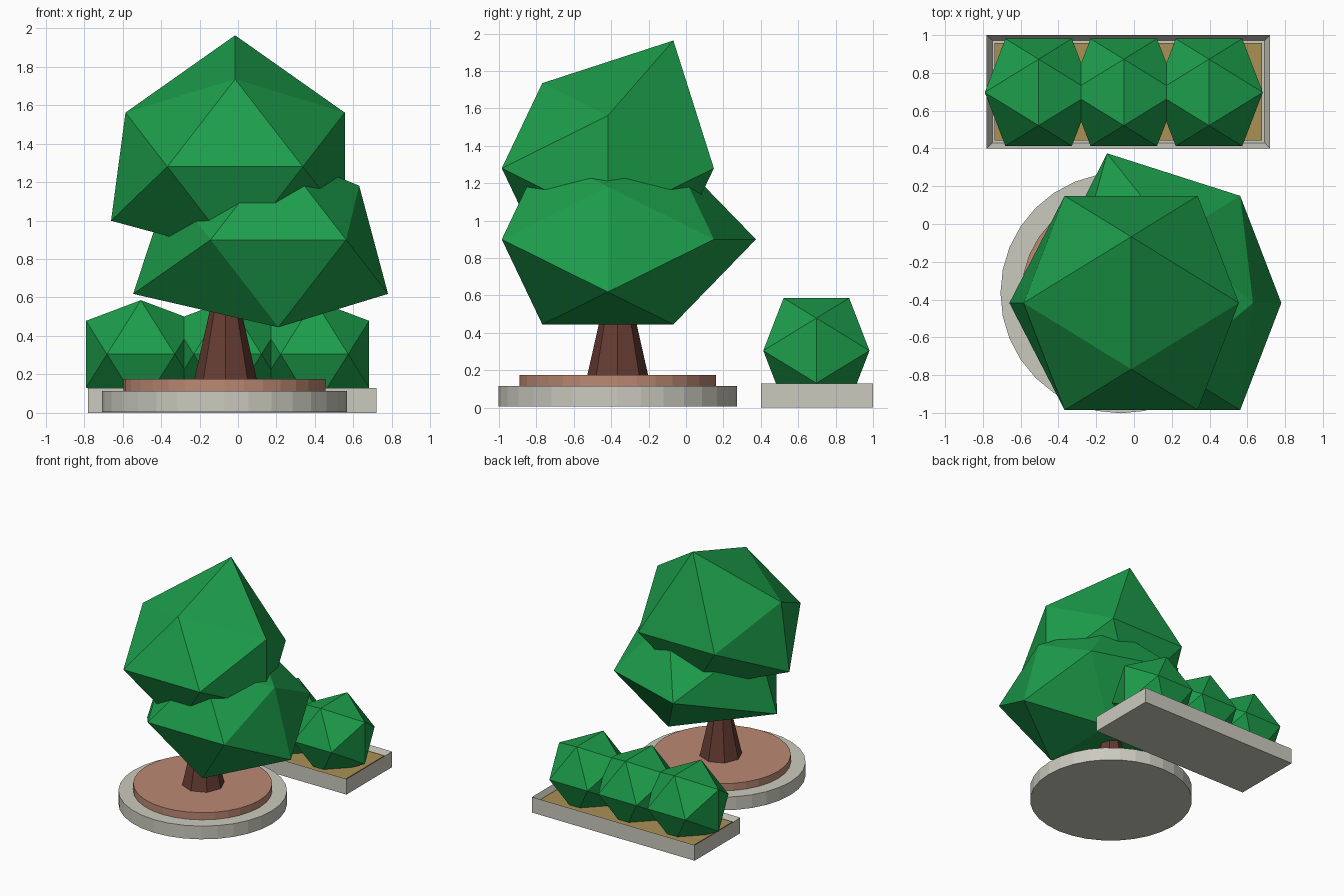
import bpy, bmesh
from mathutils import Vector

if "Cube" in bpy.data.objects:
    bpy.data.objects.remove(bpy.data.objects["Cube"])

PHI = 1.618034


def material(name, rgb):
    m = bpy.data.materials.new(name)
    m.diffuse_color = (*rgb, 1)
    m.use_nodes = True
    m.node_tree.nodes["Principled BSDF"].inputs["Base Color"].default_value = m.diffuse_color
    return m


STONE = material("stone", (0.60, 0.59, 0.52))
CLAY = material("clay_soil", (0.50, 0.25, 0.17))
SAND = material("sandy_soil", (0.40, 0.28, 0.09))
BARK = material("bark", (0.13, 0.045, 0.032))
LEAF = material("leaf", (0.012, 0.34, 0.07))


def add_object(name, bm, mat):
    bmesh.ops.recalc_face_normals(bm, faces=bm.faces[:])
    me = bpy.data.meshes.new(name)
    bm.to_mesh(me)
    bm.free()
    me.materials.append(mat)
    ob = bpy.data.objects.new(name, me)
    bpy.context.collection.objects.link(ob)
    return ob


def cone(name, centre, z0, z1, r0, r1, sides, mat):
    bm = bmesh.new()
    bmesh.ops.create_cone(bm, cap_ends=True, segments=sides,
                          radius1=r0, radius2=r1, depth=z1 - z0)
    bmesh.ops.translate(bm, verts=bm.verts, vec=(*centre, (z0 + z1) / 2))
    return add_object(name, bm, mat)


def box(x0, x1, y0, y1, z0, z1):
    bm = bmesh.new()
    bmesh.ops.create_cube(bm, size=1)
    bmesh.ops.scale(bm, verts=bm.verts, vec=(x1 - x0, y1 - y0, z1 - z0))
    bmesh.ops.translate(bm, verts=bm.verts,
                        vec=((x0 + x1) / 2, (y0 + y1) / 2, (z0 + z1) / 2))
    return bm


def foliage(name, centre, half, moves=()):
    """Edge-up icosahedron; moves = (icosahedron corner, offset) pairs."""
    bm = bmesh.new()
    for a in (-1, 1):
        for b in (-PHI, PHI):
            for co in ((0, a, b), (a, b, 0), (b, 0, a)):
                bm.verts.new(co)
    bmesh.ops.convex_hull(bm, input=bm.verts[:])
    targets = []
    for corner, offset in moves:
        v = min(bm.verts, key=lambda v: (v.co - Vector(corner)).length)
        targets.append((v, Vector(offset)))
    for v in bm.verts:
        v.co = Vector(c + h * p / PHI for c, h, p in zip(centre, half, v.co))
    for v, offset in targets:
        v.co += offset
    return add_object(name, bm, LEAF)


# Round tree bed and trunk
bed = (-0.07, -0.365)
cone("round_bed_rim", bed, 0.005, 0.115, 0.637, 0.637, 32, STONE)
cone("round_bed_soil", bed, 0.06, 0.175, 0.525, 0.525, 32, CLAY)
cone("tree_trunk", (-0.065, -0.365), 0.15, 0.62, 0.168, 0.062, 8, BARK)

# Tree crown, two pulled-about icosahedra
crown = (0.57, 0.567, 0.455)
foliage("lower_crown", (0.21, -0.418, 0.90), crown, [
    ((-PHI, 0, -1), (-0.185, 0, 0)),
    ((PHI, 0, 1), (-0.15, 0, 0)),
    ((-1, PHI, 0), (0, 0.225, 0)),
])
foliage("upper_crown", (-0.015, -0.418, 1.28), crown, [
    ((0, 1, PHI), (0, 0, 0.228)),
    ((-PHI, 0, -1), (-0.075, 0, 0)),
])

# Rectangular planter with recessed top
bm = box(-0.78, 0.72, 0.40, 1.0, 0, 0.13)
top = max(bm.faces, key=lambda f: f.calc_center_median().z)
bmesh.ops.inset_region(bm, faces=[top], thickness=0.042)
bmesh.ops.translate(bm, verts=top.verts[:], vec=(0, 0, -0.06))
add_object("planter_frame", bm, STONE)
add_object("planter_soil", box(-0.738, 0.678, 0.442, 0.958, 0.06, 0.10), SAND)

# Row of bushes
for i in range(3):
    foliage(f"bush_{i + 1}", (-0.505 + 0.451 * i, 0.697, 0.305),
            (0.285, 0.284, 0.281))
